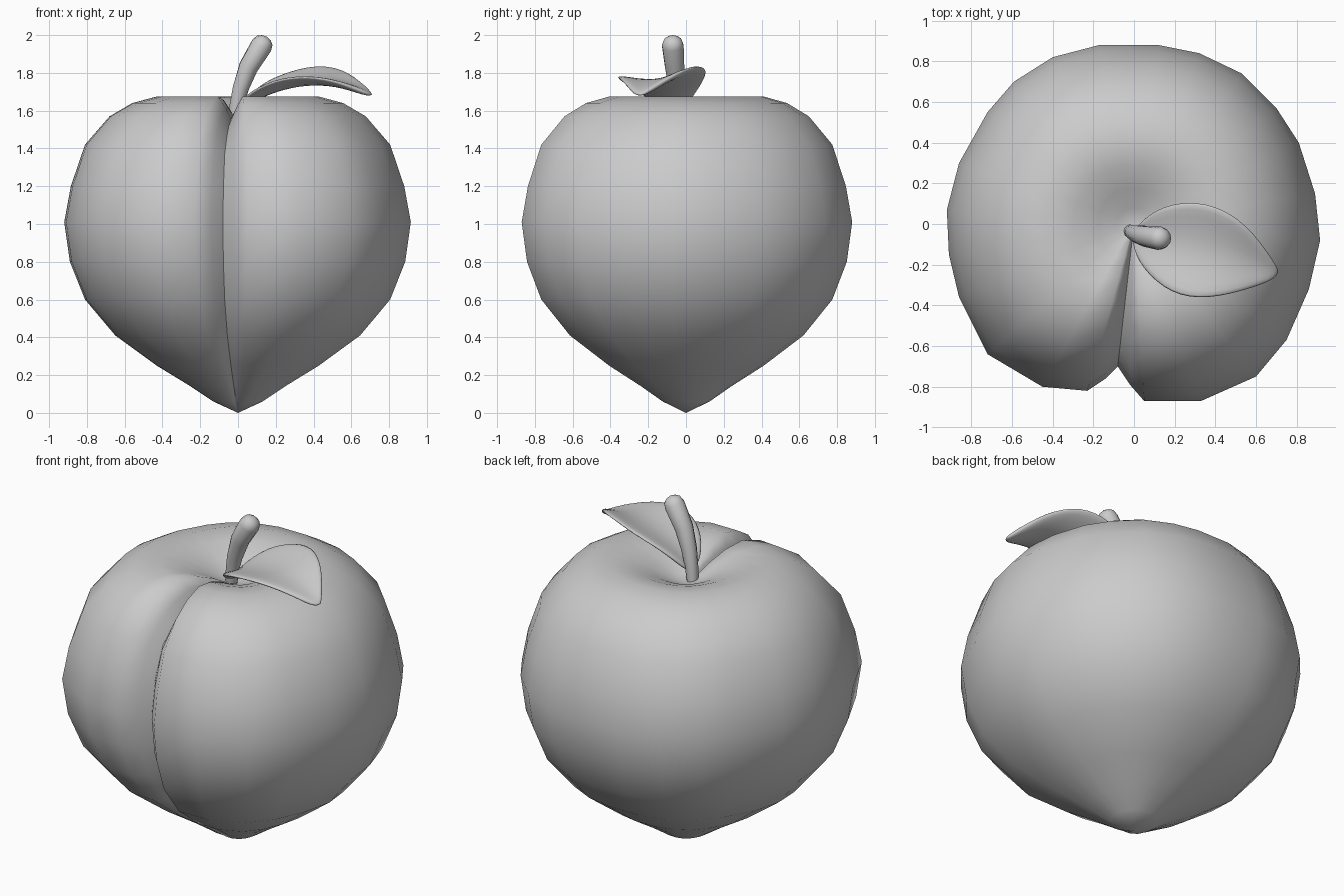
import bpy, bmesh
from mathutils import Vector

cube = bpy.data.objects.get("Cube")
if cube:
    bpy.data.objects.remove(cube, do_unlink=True)

# One plain clay colour
clay = bpy.data.materials.new("clay grey")
clay.use_nodes = True
GREY = (0.6, 0.6, 0.6, 1)
clay.diffuse_color = GREY
clay.node_tree.nodes["Principled BSDF"].inputs["Base Color"].default_value = GREY


def finish(name, bm, angle):
    bmesh.ops.recalc_face_normals(bm, faces=bm.faces)
    mesh = bpy.data.meshes.new(name)
    bm.to_mesh(mesh)
    bm.free()
    mesh.materials.append(clay)
    ob = bpy.data.objects.new(name, mesh)
    bpy.context.scene.collection.objects.link(ob)
    bpy.ops.object.select_all(action='DESELECT')
    ob.select_set(True)
    bpy.context.view_layer.objects.active = ob
    bpy.ops.object.shade_smooth_by_angle(angle=angle)
    return ob


def bridge(bm, rings):
    for a, b in zip(rings, rings[1:]):
        n = len(a)
        for i in range(n):
            bm.faces.new((a[i], a[(i + 1) % n], b[(i + 1) % n], b[i]))


def cap(bm, ring, co):
    tip = bm.verts.new(co)
    for i in range(len(ring)):
        bm.faces.new((ring[i - 1], ring[i], tip))


# Fruit: a grooved outline (starting in the groove) scaled along a profile
outline = [(-.08, -.7), (-.02, -.79), (.05, -.87), (.33, -.87), (.6, -.75), (.75, -.57),
           (.86, -.32), (.915, -.08), (.89, .15), (.81, .4), (.7, .57), (.53, .74),
           (.32, .84), (.12, .88), (-.17, .88), (-.4, .82), (-.59, .7), (-.72, .55),
           (-.86, .3), (-.92, .07), (-.91, -.15), (-.86, -.36), (-.72, -.64),
           (-.45, -.8), (-.23, -.82), (-.14, -.76)]
profile = [(.13, .06), (.25, .14), (.43, .25), (.65, .41), (.81, .6), (.89, .8),
           (.92, 1.01), (.885, 1.2), (.81, 1.42), (.68, 1.57), (.56, 1.64),
           (.43, 1.675), (.3, 1.655), (.18, 1.61), (.08, 1.56)]
sink = {0: 1, 1: .5, len(outline) - 1: .5}   # groove also dips over the shoulder
bm = bmesh.new()
rings = []
for r, z in profile:
    dip = .12 * max(0, min(1, (z - 1.3) / .3)) * min(1, r / .35)
    rings.append([bm.verts.new((x * r / .92, y * r / .92, z - dip * sink.get(i, 0)))
                  for i, (x, y) in enumerate(outline)])
bridge(bm, rings)
cap(bm, rings[0], (0, 0, 0))
cap(bm, rings[-1], (0, 0, 1.54))
finish("fruit", bm, 1.2)

# Stem: round tube along a leaning path with a domed tip
path = [(-.02, -.035, 1.53, .032), (-.01, -.04, 1.62, .036), (.015, -.05, 1.72, .044),
        (.055, -.06, 1.83, .052), (.125, -.07, 1.945, .058),
        (.142, -.07, 1.972, .048), (.15, -.07, 1.985, .028)]
points = [Vector(p[:3]) for p in path]
bm = bmesh.new()
rings = []
for i, p in enumerate(points):
    axis = points[min(i + 1, len(points) - 1)] - points[max(i - 1, 0)]
    turn = axis.to_track_quat('Z', 'Y').to_matrix().to_4x4()
    turn.translation = p
    rings.append(bmesh.ops.create_circle(bm, segments=12, radius=path[i][3], matrix=turn)["verts"])
bridge(bm, rings)
cap(bm, rings[0], points[0])
cap(bm, rings[-1], (.154, -.07, 1.992))
finish("stem", bm, 1.2)

# Leaf: rows of back edge, midrib and front edge, thickened and smoothed
rows = [[(0, -.02, 1.6), (0, -.05, 1.585), (-.01, -.1, 1.6)],
        [(.11, .085, 1.74), (.1, -.08, 1.66), (.03, -.22, 1.68)],
        [(.27, .125, 1.81), (.25, -.11, 1.705), (.18, -.36, 1.765)],
        [(.44, .09, 1.85), (.42, -.14, 1.73), (.36, -.38, 1.79)],
        [(.59, -.03, 1.81), (.56, -.18, 1.725), (.55, -.33, 1.75)],
        [(.71, -.22, 1.69), (.72, -.24, 1.68), (.69, -.275, 1.685)]]
bm = bmesh.new()
grid = [[bm.verts.new(p) for p in row] for row in rows]
for a, b in zip(grid, grid[1:]):
    for i in range(2):
        bm.faces.new((a[i], a[i + 1], b[i + 1], b[i]))
leaf = finish("leaf", bm, 3.1)
thick = leaf.modifiers.new("thickness", 'SOLIDIFY')
thick.thickness = .035
thick.offset = 0
leaf.modifiers.new("smooth", 'SUBSURF').levels = 2
leaf.modifiers["smooth"].render_levels = 2
